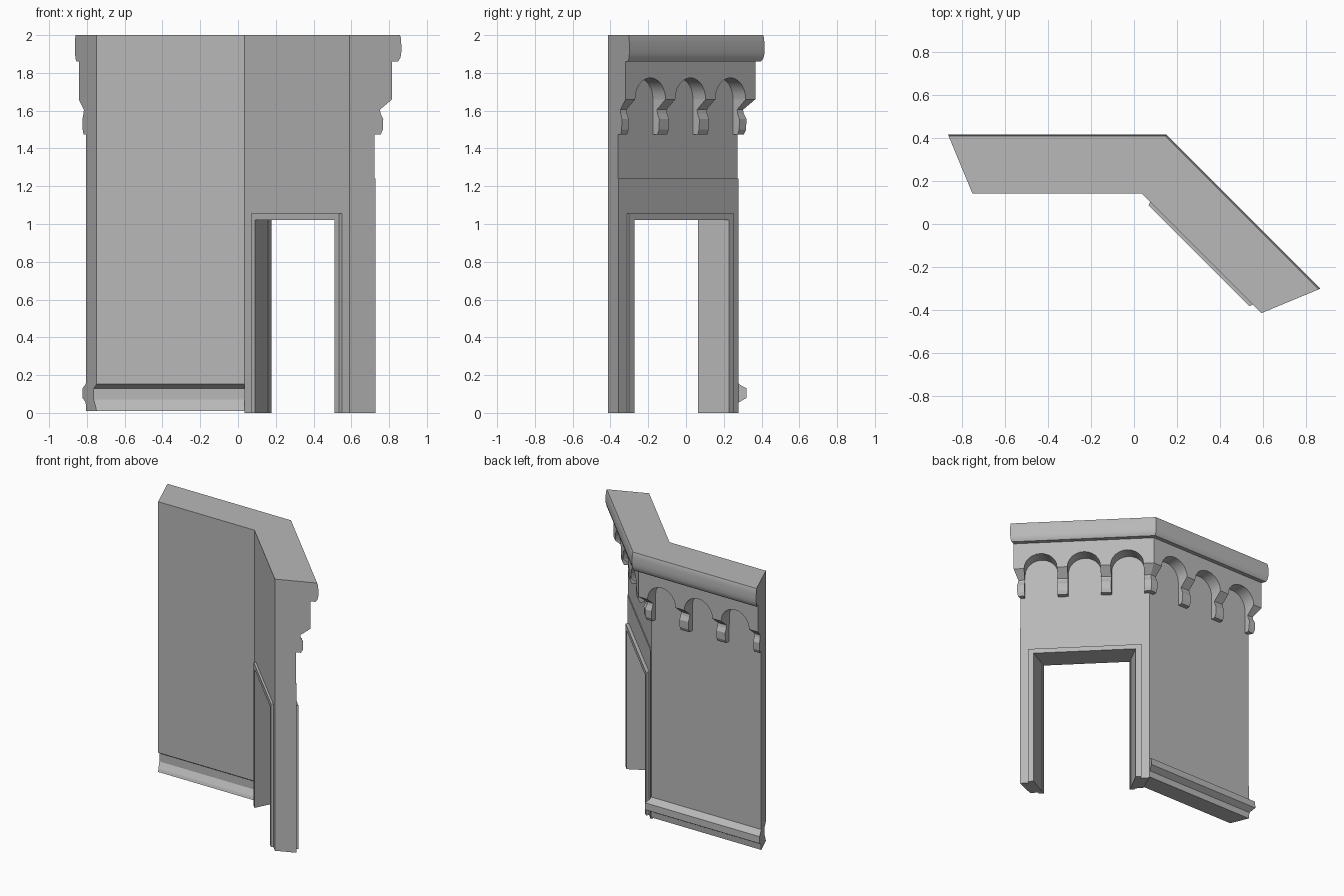
import bpy, bmesh
from math import sin, cos, tan, pi, radians

if "Cube" in bpy.data.objects:
    bpy.data.objects.remove(bpy.data.objects["Cube"])

CX, CY = -0.357, -0.806            # centre of the octagon the two walls belong to
K = tan(radians(22.5))             # mitre slope: u = r * K at a wall end
R_IN, R_OUT = 0.947, 1.08          # inner and outer wall faces
A, B = 0.0, radians(45)            # directions of the plain wall and the door wall

stone = bpy.data.materials.new("stone")
stone.diffuse_color = (0.48, 0.48, 0.48, 1)
stone.use_nodes = True
stone.node_tree.nodes["Principled BSDF"].inputs["Base Color"].default_value = stone.diffuse_color


def pt(a, u, r, z):
    """u runs along the wall, r is distance from the octagon centre."""
    return (CX + r * sin(a) + u * cos(a), CY + r * cos(a) - u * sin(a), z)


def loft(name, rings, smooth=False):
    bm = bmesh.new()
    vs = [[bm.verts.new(p) for p in ring] for ring in rings]
    n = len(vs[0])
    for v, w in zip(vs, vs[1:]):
        for i in range(n):
            j = (i + 1) % n
            bm.faces.new((v[i], v[j], w[j], w[i]))
    bm.faces.new(vs[0])
    bm.faces.new(vs[-1][::-1])
    bmesh.ops.recalc_face_normals(bm, faces=bm.faces)
    me = bpy.data.meshes.new(name)
    bm.to_mesh(me)
    bm.free()
    me.materials.append(stone)
    ob = bpy.data.objects.new(name, me)
    bpy.context.collection.objects.link(ob)
    if smooth:
        bpy.ops.object.select_all(action='DESELECT')
        ob.select_set(True)
        bpy.context.view_layer.objects.active = ob
        bpy.ops.object.shade_smooth_by_angle(angle=radians(35))
    return ob


def mitred(a, side, profile):
    return [pt(a, side * K * r, r, z) for r, z in profile]


def radial_plate(name, a, outline, r0, r1):
    """Outline of (u/r, z) extruded outward, so the sides stay radial."""
    return loft(name, [[pt(a, t * r, r, z) for t, z in outline] for r in (r0, r1)])


# plain wall with the moulding at its foot
plain = [(R_IN, 0.01), (0.955, 0.03), (0.982, 0.07), (0.982, 0.13), (R_IN, 0.152), (R_IN, 1.87),
         (1.078, 1.87), (R_OUT, 0.16), (1.093, 0.148), (1.126, 0.13), (1.127, 0.08),
         (1.085, 0.055), (R_OUT, 0.01)]
loft("plain_wall", [mitred(A, -1, plain), mitred(A, 1, plain)])

# door wall: upper part and lower part with splayed opening
upper = [(R_IN, 1.24), (R_IN, 1.87), (1.079, 1.87), (1.079, 1.24)]
loft("door_wall_upper", [mitred(B, -1, upper), mitred(B, 1, upper)])


def arch_outline(outer, inner, top, head):
    return [(-outer, 0), (-outer, top), (outer, top), (outer, 0),
            (inner, 0), (inner, head), (-inner, head), (-inner, 0)]


radial_plate("door_wall_lower", B, arch_outline(K, 0.32, 1.24, 1.02), R_IN, 1.085)
door_trim = arch_outline(0.355, 0.319, 1.055, 1.02)
radial_plate("door_frame_inner", B, door_trim, 0.931, 0.96)
radial_plate("door_frame_outer", B, door_trim, 1.07, 1.107)

# rounded cornice swept round the corner
cornice = [(R_IN, 1.86), (R_IN, 2.0), (1.214, 2.0), (1.219, 1.985), (1.221, 1.96), (1.222, 1.93),
           (1.221, 1.9), (1.215, 1.876), (1.203, 1.86)]
loft("cornice", [mitred(A, -1, cornice), mitred(A, 1, cornice), mitred(B, 1, cornice)], True)

# arcade band and corbels
R_BAND, PITCH, RAD, SPRING = 1.173, 0.3, 0.114, 1.66
corbel = [(1.06, 1.475), (1.06, SPRING), (R_BAND, SPRING), (1.108, 1.605), (1.112, 1.585),
          (1.126, 1.555), (1.124, 1.5), (1.113, 1.475)]
for a, wall in ((A, "plain"), (B, "door")):
    curve = []
    for c in (-PITCH, 0, PITCH):
        for i in range(13):
            th = pi * i / 12
            curve.append((c - RAD * cos(th), SPRING + RAD * sin(th)))
    rings = []
    for r in (1.06, R_BAND):
        e = r * K
        outline = [(e, SPRING), (e, 1.865), (-e, 1.865), (-e, SPRING)] + curve
        rings.append([pt(a, u, r, z) for u, z in outline])
    loft("arcade_band_" + wall, rings, True)
    hw = PITCH / 2 - RAD
    for s in (-1, 1):
        mid = s * PITCH / 2
        loft("corbel_" + wall, [[pt(a, mid + d, r, z) for r, z in corbel] for d in (-hw, hw)])
        edge = s * (PITCH + RAD)
        loft("end_corbel_" + wall, [[pt(a, edge, r, z) for r, z in corbel], mitred(a, s, corbel)])
